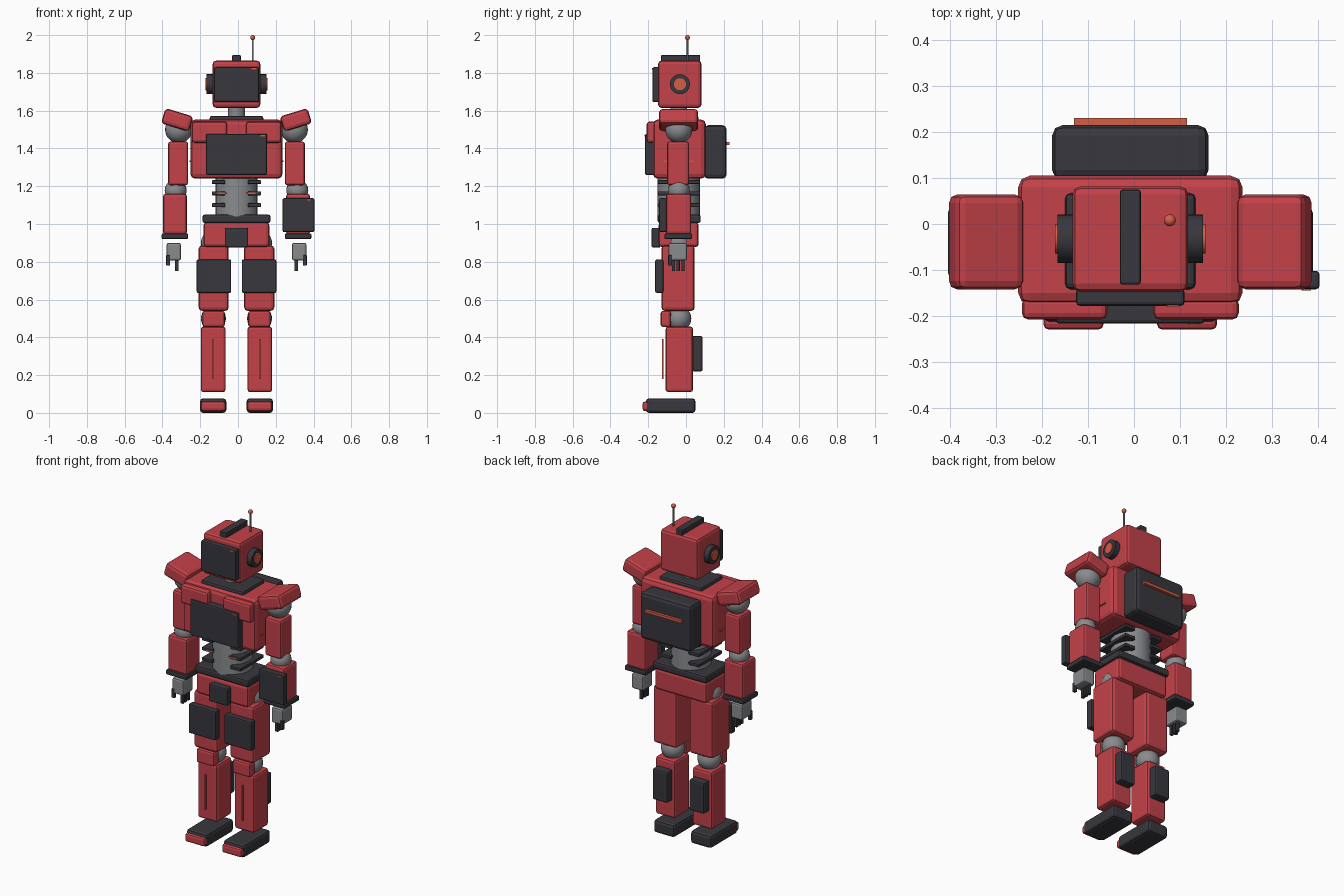
import bpy, math

if "Cube" in bpy.data.objects:
    bpy.data.objects.remove(bpy.data.objects["Cube"])

CX = -0.008   # body centre line
CY = -0.038   # limb centre depth


def material(name, rgb):
    m = bpy.data.materials.new(name)
    m.diffuse_color = (*rgb, 1)
    m.use_nodes = True
    m.node_tree.nodes["Principled BSDF"].inputs["Base Color"].default_value = m.diffuse_color
    return m


RED = material("red_paint", (0.546, 0.054, 0.067))
DARK = material("dark_panel", (0.038, 0.038, 0.047))
GREY = material("grey_joint", (0.25, 0.26, 0.27))
GLOW = material("orange_light", (0.66, 0.11, 0.06))


def finish(name, mat, smooth=False):
    o = bpy.context.object
    o.name = name
    o.data.materials.append(mat)
    if smooth:
        bpy.ops.object.shade_smooth_by_angle(angle=math.radians(40))
    return o


def box(name, mat, x, y, z, bevel=0.01, tilt=0):
    """Bevelled box from (min, max) ranges, optionally tilted about y."""
    r = (x, y, z)
    bpy.ops.mesh.primitive_cube_add(size=1, location=[(a + b) / 2 for a, b in r])
    o = bpy.context.object
    o.scale = [b - a for a, b in r]
    bpy.ops.object.transform_apply(location=False, rotation=False, scale=True)
    o.rotation_euler[1] = tilt
    if bevel:
        m = o.modifiers.new("bevel", 'BEVEL')
        m.width, m.segments = bevel, 2
    return finish(name, mat)


def ball(name, mat, loc, r):
    bpy.ops.mesh.primitive_uv_sphere_add(segments=24, ring_count=14, radius=r, location=loc)
    return finish(name, mat, True)


def cyl(name, mat, loc, r, depth, axis='Z', sides=24):
    rot = (0, math.pi / 2, 0) if axis == 'X' else (0, 0, 0)
    bpy.ops.mesh.primitive_cylinder_add(vertices=sides, radius=r, depth=depth,
                                        location=loc, rotation=rot)
    return finish(name, mat, True)


def mid(half):
    return (CX - half, CX + half)


# Head with visor, crest and antenna
box("head", RED, mid(0.126), (-0.148, 0.082), (1.615, 1.865), 0.018)
box("visor", DARK, mid(0.118), (-0.178, -0.14), (1.645, 1.83), 0.008)
box("visor_light", GLOW, (0.072, 0.098), (-0.181, -0.172), (1.818, 1.826), 0)
box("head_crest", DARK, mid(0.023), (-0.132, 0.075), (1.855, 1.895), 0.006)
cyl("antenna_rod", GREY, (0.078, 0.008, 1.92), 0.005, 0.13, sides=10)
ball("antenna_tip", GLOW, (0.078, 0.008, 1.987), 0.013)

# Neck and collar
cyl("neck", GREY, (CX, CY, 1.59), 0.044, 0.08)
box("collar", DARK, mid(0.142), (-0.142, 0.067), (1.54, 1.573), 0.012)

# Torso, chest screen and backpack
box("torso", RED, mid(0.244), (-0.175, 0.105), (1.24, 1.553), 0.025)
box("chest_screen", DARK, mid(0.162), (-0.217, -0.165), (1.26, 1.477), 0.008)
box("chest_light", GLOW, (0.118, 0.143), (-0.22, -0.212), (1.463, 1.47), 0)
box("backpack", DARK, mid(0.17), (0.095, 0.215), (1.24, 1.523), 0.022)
box("backpack_light", GLOW, mid(0.123), (0.21, 0.231), (1.417, 1.433), 0)

# Waist column, belt and pelvis
cyl("waist_column", GREY, (CX, CY, 1.145), 0.112, 0.22)
box("belt", DARK, mid(0.18), (-0.15, 0.078), (1.005, 1.05), 0.012)
box("pelvis", RED, mid(0.174), (-0.145, 0.067), (0.877, 1.01), 0.018)
box("buckle", DARK, mid(0.062), (-0.182, -0.135), (0.875, 0.98), 0.008)

for side, s in (("left", -1), ("right", 1)):
    def span(a, b, s=s):
        """Range between two distances out from the centre line."""
        return tuple(sorted((CX + s * a, CX + s * b)))

    def at(d, z, s=s):
        return (CX + s * d, CY, z)

    # Ears
    cyl(side + "_ear", DARK, (CX + s * 0.138, -0.032, 1.74), 0.053, 0.04, 'X')
    cyl(side + "_ear_light", GLOW, (CX + s * 0.152, -0.032, 1.74), 0.032, 0.024, 'X')

    # Chest plates, side vents and waist ribs
    box(side + "_chest_plate", RED, span(0.05, 0.236), (-0.208, -0.16), (1.43, 1.542), 0.014)
    box(side + "_torso_vent", GLOW, span(0.24, 0.25), (-0.12, 0.04), (1.328, 1.336), 0)
    for z in (1.1, 1.162, 1.222):
        box(side + "_waist_rib", DARK, span(0.06, 0.13), (-0.15, 0.074), (z - 0.01, z + 0.01), 0.004)
    box(side + "_waist_light", GLOW, span(0.05, 0.1), (-0.152, -0.145), (1.158, 1.166), 0)

    # Arm
    d = 0.314
    box(side + "_shoulder_pad", RED, span(d - 0.077, d + 0.077), (-0.142, 0.064),
        (1.509, 1.593), 0.018, tilt=-s * math.radians(17))
    ball(side + "_shoulder_joint", GREY, at(0.306, 1.5), 0.072)
    box(side + "_upper_arm", RED, span(0.256, 0.362), (-0.1, 0.016), (1.205, 1.437), 0.013)
    ball(side + "_elbow_joint", GREY, at(0.322, 1.178), 0.058)
    box(side + "_forearm", RED, span(0.262, 0.389), (-0.106, 0.027), (0.945, 1.16), 0.014)
    box(side + "_cuff", DARK, span(0.256, 0.397), (-0.114, 0.033), (0.92, 0.95), 0.008)
    box(side + "_hand", GREY, span(0.294, 0.37), (-0.092, 0.005), (0.807, 0.9), 0.01)
    for y in (-0.066, -0.042, -0.016):
        box(side + "_finger", DARK, span(0.307, 0.326), (y - 0.009, y + 0.009), (0.75, 0.815), 0.003)
    box(side + "_thumb", DARK, span(0.352, 0.372), (-0.094, -0.074), (0.78, 0.835), 0.003)

    # Leg
    ball(side + "_hip_joint", GREY, at(0.118, 0.9), 0.07)
    box(side + "_thigh", RED, span(0.041, 0.2), (-0.13, 0.046), (0.54, 0.887), 0.018)
    box(side + "_thigh_panel", DARK, span(0.028, 0.211), (-0.163, -0.12), (0.635, 0.812), 0.008)
    ball(side + "_knee_joint", GREY, at(0.122, 0.5), 0.066)
    box(side + "_knee_pad", RED, span(0.062, 0.18), (-0.134, -0.08), (0.455, 0.54), 0.012)
    box(side + "_shin", RED, span(0.058, 0.189), (-0.108, 0.037), (0.11, 0.457), 0.014)
    box(side + "_shin_light", GLOW, span(0.12, 0.127), (-0.126, -0.118), (0.18, 0.392), 0)
    box(side + "_calf_pack", DARK, span(0.073, 0.173), (0.03, 0.088), (0.22, 0.407), 0.01)
    box(side + "_foot", DARK, span(0.054, 0.193), (-0.212, 0.05), (0.0, 0.077), 0.016)
    box(side + "_toe_cap", RED, span(0.058, 0.189), (-0.23, -0.19), (0.01, 0.06), 0.012)

# Panel on one forearm only
box("forearm_panel", DARK, (0.236, 0.404), (-0.142, -0.102), (0.957, 1.137), 0.008)
box("forearm_panel_light", GLOW, (0.365, 0.385), (-0.145, -0.137), (1.125, 1.131), 0)
